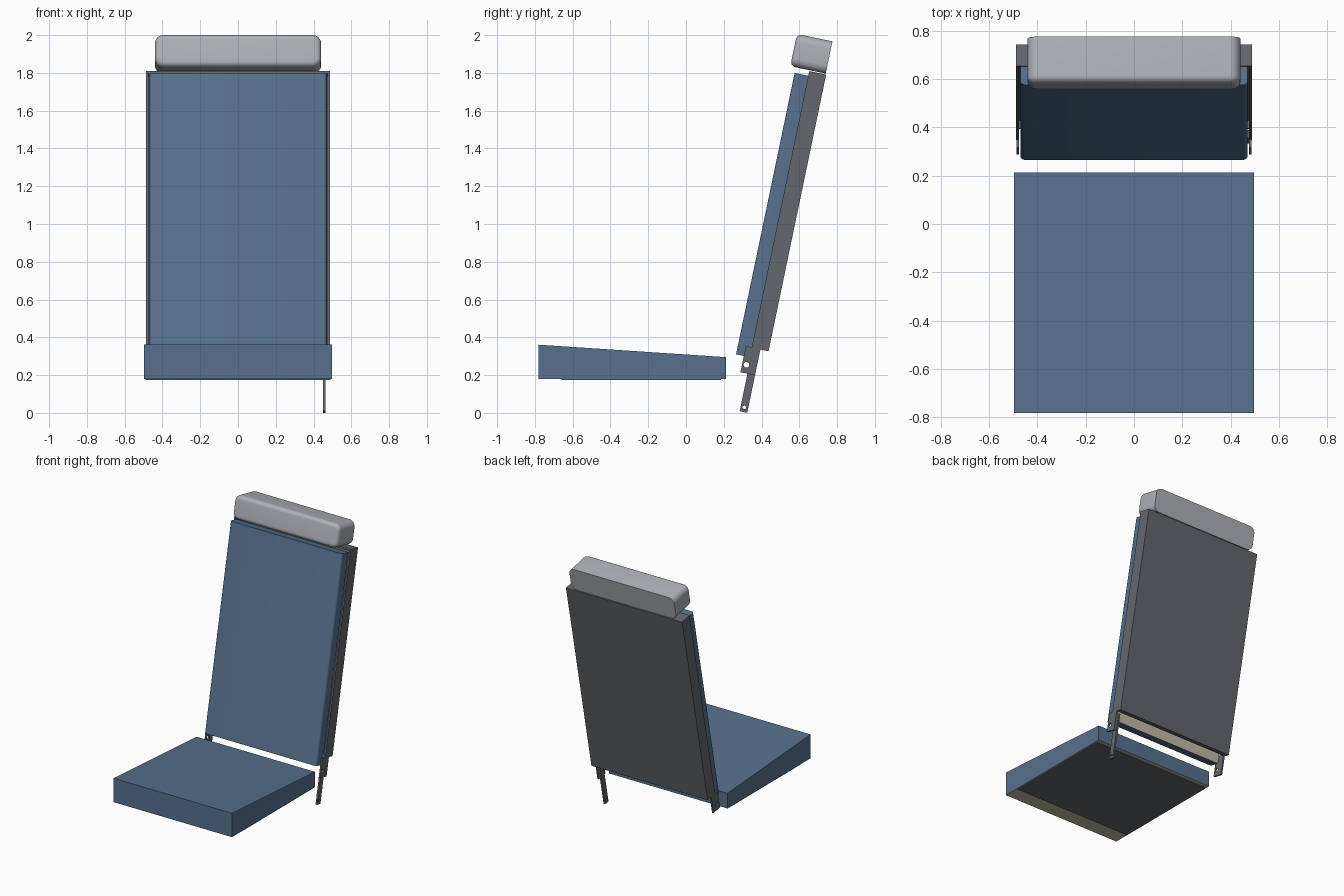
import bpy, bmesh, math
from mathutils import Matrix

if "Cube" in bpy.data.objects:
    bpy.data.objects.remove(bpy.data.objects["Cube"])

# Backrest frame: origin at its lower front edge, leaning backwards
LEAN = Matrix.Translation((0, 0.265, 0.31)) @ Matrix.Rotation(math.radians(-11.76), 4, 'X')
FLAT = Matrix.Identity(4)


def material(name, rgb):
    m = bpy.data.materials.new(name)
    m.diffuse_color = (*rgb, 1)
    m.use_nodes = True
    m.node_tree.nodes["Principled BSDF"].inputs["Base Color"].default_value = m.diffuse_color
    return m


BLUE = material("blue fabric", (0.095, 0.165, 0.27))
METAL = material("dark grey metal", (0.125, 0.135, 0.15))
GREY = material("light grey vinyl", (0.42, 0.44, 0.47))
BEIGE = material("beige board", (0.55, 0.50, 0.38))


def finish(name, bm, mats, matrix=FLAT, smooth=False):
    bmesh.ops.recalc_face_normals(bm, faces=bm.faces)
    bm.transform(matrix)
    me = bpy.data.meshes.new(name)
    bm.to_mesh(me)
    bm.free()
    for m in mats:
        me.materials.append(m)
    ob = bpy.data.objects.new(name, me)
    bpy.context.collection.objects.link(ob)
    if smooth:
        bpy.ops.object.select_all(action='DESELECT')
        ob.select_set(True)
        bpy.context.view_layer.objects.active = ob
        bpy.ops.object.shade_smooth_by_angle(angle=math.radians(35))
    return ob


def add_box(bm, lo, hi):
    c = [(a + b) / 2 for a, b in zip(lo, hi)]
    s = [b - a for a, b in zip(lo, hi)]
    m = Matrix.Translation(c) @ Matrix.Diagonal((*s, 1))
    return bmesh.ops.create_cube(bm, size=1, matrix=m)["verts"]


def plate(name, outline, x0, x1, hole=None, matrix=LEAN, mats=(METAL,)):
    """Side profile in (y, z), with an optional round hole, extruded along x."""
    bm = bmesh.new()
    loops = [outline]
    if hole:
        y, z, r = hole
        loops.append([(y + r * math.cos(i * math.tau / 20), z + r * math.sin(i * math.tau / 20))
                      for i in range(20)])
    for loop in loops:
        vs = [bm.verts.new((x0, y, z)) for y, z in loop]
        for a, b in zip(vs, vs[1:] + vs[:1]):
            bm.edges.new((a, b))
    bmesh.ops.triangle_fill(bm, use_beauty=True, use_dissolve=False, edges=bm.edges[:])
    ext = bmesh.ops.extrude_face_region(bm, geom=bm.faces[:])
    moved = [g for g in ext["geom"] if isinstance(g, bmesh.types.BMVert)]
    bmesh.ops.translate(bm, vec=(x1 - x0, 0, 0), verts=moved)
    return finish(name, bm, mats, matrix)


# Seat cushion: wedge with a beige underside
seat = plate("seat_cushion", [(-0.782, 0.18), (0.213, 0.18), (0.213, 0.295), (-0.782, 0.361)],
             -0.497, 0.497, matrix=FLAT, mats=(BLUE, BEIGE))
for p in seat.data.polygons:
    p.material_index = int(p.normal.z < -0.5)

# Metal pan under the seat
bm = bmesh.new()
add_box(bm, (-0.49, -0.66, 0.173), (0.49, 0.185, 0.181))
finish("seat_pan", bm, [METAL])

# Back cushion: softened front corners, beige board behind
bm = bmesh.new()
add_box(bm, (-0.47, 0, 0), (0.47, 0.077, 1.522))
front = [e for e in bm.edges if all(v.co.y < 0.01 for v in e.verts)
         and abs(e.verts[0].co.x - e.verts[1].co.x) < 0.01]
bmesh.ops.bevel(bm, geom=front, offset=0.018, segments=4, profile=0.5, affect='EDGES')
bm.normal_update()
for f in bm.faces:
    f.material_index = int(f.normal.y > 0.9)
finish("back_cushion", bm, [BLUE, BEIGE], LEAN, smooth=True)

# Back shell: shallow tray of rear panel, sides, top and a short bottom lip
bm = bmesh.new()
W, LOW, TOP, V0, V1, T = 0.487, 0.051, 1.547, 0.074, 0.165, 0.012
add_box(bm, (-W, V1 - T, LOW), (W, V1, TOP))
for s in (-1, 1):
    xs = sorted((s * W, s * (W - T)))
    add_box(bm, (xs[0], V0, LOW), (xs[1], V1 - T, TOP))
add_box(bm, (-W + T, V0, TOP - T), (W - T, V1 - T, TOP))
add_box(bm, (-W + T, 0.12, LOW), (W - T, V1 - T, LOW + T))
finish("back_shell", bm, [METAL], LEAN)

# Hinge brackets on both sides
for side, s in (("left", -1), ("right", 1)):
    plate(f"{side}_hinge_bracket", [(0.042, -0.088), (0.121, -0.088), (0.121, 0.16),
                                    (0.074, 0.16), (0.074, 0.054), (0.042, 0.054)],
          s * 0.4745, s * 0.4868, hole=(0.065, -0.043, 0.015))

# Recline lever on the right side only, with its spacer
plate("recline_lever", [(0.08, -0.291), (0.121, -0.291), (0.121, 0.04), (0.08, 0.04)],
      0.451, 0.464, hole=(0.1, -0.266, 0.009))
plate("lever_spacer", [(0.085, -0.08), (0.118, -0.08), (0.118, 0.035), (0.085, 0.035)],
      0.464, 0.4745)

# Headrest: rounded block with a flat back
bm = bmesh.new()
add_box(bm, (-0.44, -0.03, 1.552), (0.44, 0.162, 1.726))
depth = [e for e in bm.edges if abs(e.verts[0].co.y - e.verts[1].co.y) > 0.1]
bmesh.ops.bevel(bm, geom=depth, offset=0.045, segments=8, profile=0.5, affect='EDGES')
rim = [e for e in bm.edges if all(v.co.y < -0.02 for v in e.verts)]
bmesh.ops.bevel(bm, geom=rim, offset=0.028, segments=6, profile=0.5, affect='EDGES')
finish("headrest", bm, [GREY], LEAN, smooth=True)
